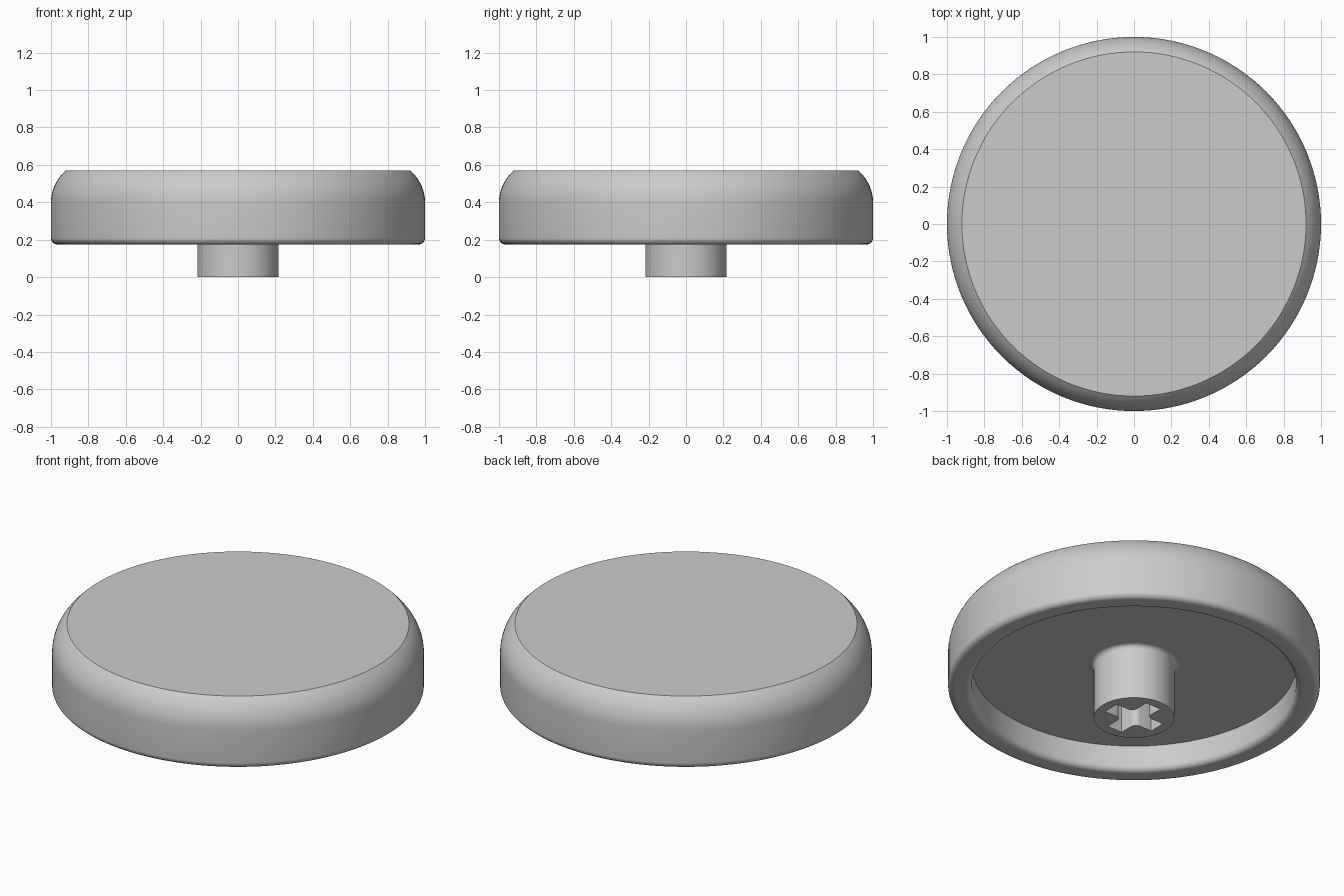
import bpy
import bmesh
from math import cos, sin, pi, radians

if "Cube" in bpy.data.objects:
    bpy.data.objects.remove(bpy.data.objects["Cube"], do_unlink=True)

SEGMENTS = 128
RIM_Z = 0.175        # underside of the rim
CEILING_Z = 0.327    # roof of the hollow
TOP_Z = 0.57

grey = bpy.data.materials.new("light grey plastic")
grey.use_nodes = True
grey.diffuse_color = (0.6, 0.6, 0.6, 1)
grey.node_tree.nodes["Principled BSDF"].inputs["Base Color"].default_value = (0.6, 0.6, 0.6, 1)


def arc(cx, cy, radius, start, end, steps=8):
    """Points on an arc, angles in degrees."""
    angles = [radians(start + (end - start) * i / steps) for i in range(steps + 1)]
    return [(cx + radius * cos(a), cy + radius * sin(a)) for a in angles]


def make_object(name, bm):
    bmesh.ops.recalc_face_normals(bm, faces=bm.faces)
    mesh = bpy.data.meshes.new(name)
    bm.to_mesh(mesh)
    bm.free()
    mesh.materials.append(grey)
    obj = bpy.data.objects.new(name, mesh)
    bpy.context.collection.objects.link(obj)
    return obj


def lathe(name, profile):
    """Revolve (radius, z) points about z and close both ends with flat discs."""
    bm = bmesh.new()
    turns = [2 * pi * i / SEGMENTS for i in range(SEGMENTS)]
    rings = [[bm.verts.new((r * cos(t), r * sin(t), z)) for t in turns] for r, z in profile]
    for low, high in zip(rings, rings[1:]):
        for i in range(SEGMENTS):
            j = (i + 1) % SEGMENTS
            bm.faces.new((low[i], low[j], high[j], high[i]))
    bm.faces.new(rings[0])
    bm.faces.new(rings[-1])
    return make_object(name, bm)


def prism(name, outline, bottom, height):
    bm = bmesh.new()
    base = bm.faces.new([bm.verts.new((x, y, bottom)) for x, y in outline])
    grown = bmesh.ops.extrude_face_region(bm, geom=[base])["geom"]
    verts = [v for v in grown if isinstance(v, bmesh.types.BMVert)]
    bmesh.ops.translate(bm, vec=(0, 0, height), verts=verts)
    return make_object(name, bm)


def smooth(obj):
    bpy.ops.object.select_all(action='DESELECT')
    obj.select_set(True)
    bpy.context.view_layer.objects.active = obj
    bpy.ops.object.shade_smooth_by_angle(angle=radians(30))


# Hollow round cap: roof of the hollow, inner wall, rounded rim, outer wall, shoulder
INNER = 0.872
FILLET = 0.034
SHOULDER = 0.22
profile = [(INNER, CEILING_Z)]
profile += arc(INNER + FILLET, RIM_Z + FILLET, FILLET, 180, 270)
profile += arc(1 - FILLET, RIM_Z + FILLET, FILLET, -90, 0)
profile += arc(1 - SHOULDER, 0.4, SHOULDER, 0, 50.6, 14)
profile[-1] = (0.92, TOP_Z)
cap = lathe("cap", profile)

# Stem, flaring where it meets the roof of the hollow
STEM = 0.217
FLARE = 0.026
stem = lathe("stem", [(STEM, 0)]
             + arc(STEM + FLARE, CEILING_Z - FLARE, FLARE, 180, 90)
             + [(STEM + FLARE, CEILING_Z + 0.02)])

# Cross-shaped socket with rounded inner corners
ARM, HALF, ROUND = 0.162, 0.049, 0.035
quarter = [(ARM, -HALF), (ARM, HALF)] + arc(HALF + ROUND, HALF + ROUND, ROUND, 270, 180, 6)
outline = []
for x, y in [(1, 0), (0, 1), (-1, 0), (0, -1)]:
    outline += [(px * x - py * y, px * y + py * x) for px, py in quarter]
cutter = prism("socket_cutter", outline, -0.05, 0.35)
cutter.hide_render = True

cut = stem.modifiers.new("socket", 'BOOLEAN')
cut.operation = 'DIFFERENCE'
cut.solver = 'EXACT'
cut.object = cutter
bpy.context.view_layer.objects.active = stem
bpy.ops.object.modifier_apply(modifier=cut.name)
bpy.data.objects.remove(cutter, do_unlink=True)

for part in (cap, stem):
    smooth(part)
